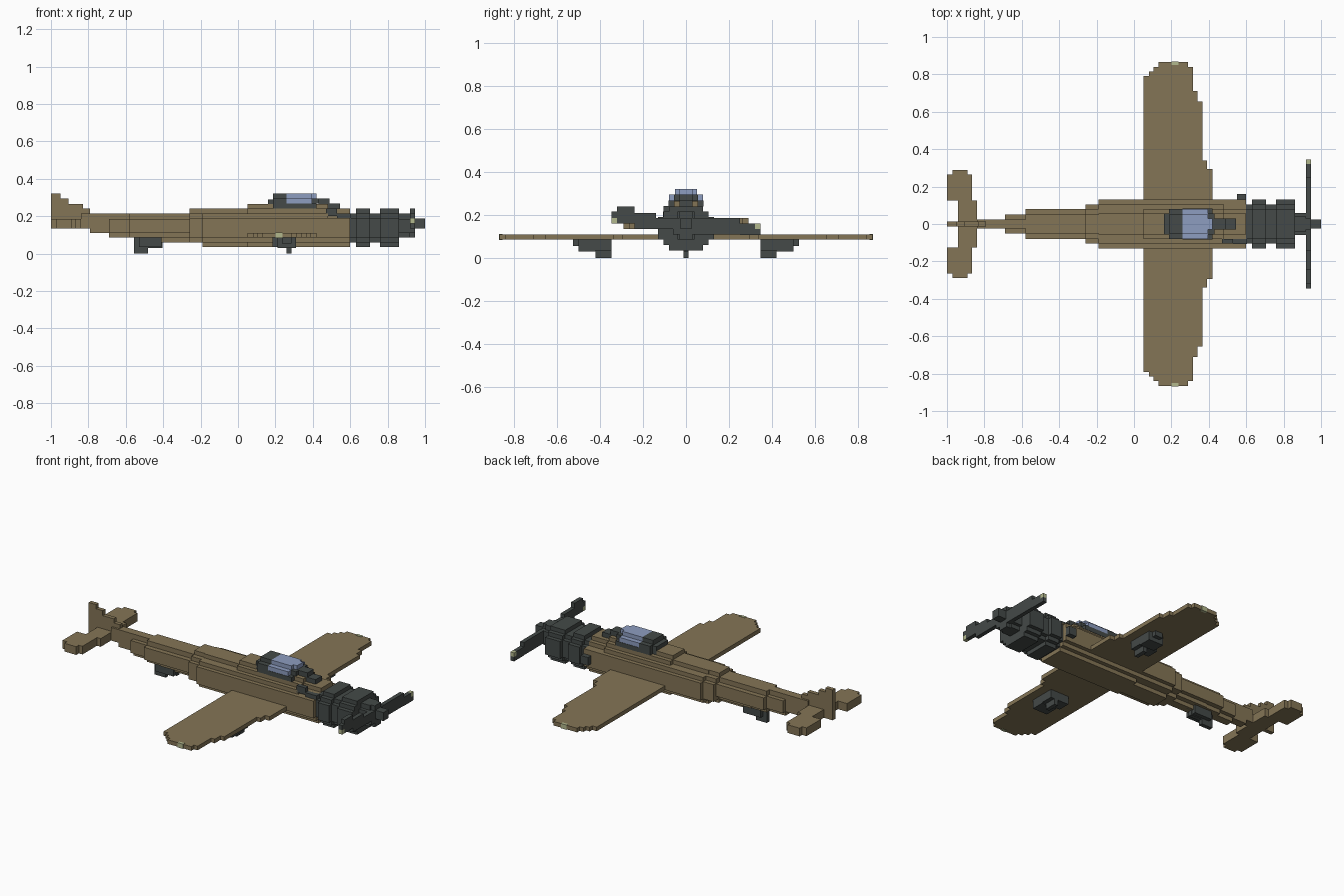
import bpy
import bmesh

cube = bpy.data.objects.get("Cube")
if cube:
    bpy.data.objects.remove(cube, do_unlink=True)


def material(name, rgb):
    m = bpy.data.materials.new(name)
    m.use_nodes = True
    m.diffuse_color = (*rgb, 1)
    bsdf = m.node_tree.nodes["Principled BSDF"]
    bsdf.inputs["Base Color"].default_value = (*rgb, 1)
    bsdf.inputs["Roughness"].default_value = 0.9
    return m


BROWN = material("olive_brown", (0.231, 0.178, 0.093))
DARK = material("dark_metal", (0.058, 0.068, 0.065))
GLASS = material("canopy_blue", (0.27, 0.34, 0.53))
LIGHT = material("pale_tip", (0.45, 0.48, 0.27))

# Each layout places (step position, edge position, depth) on x, y, z
LAYOUT = {
    "section": lambda t, s, d: (d, s, t),   # steps up z, edges on y, depth x
    "plan": lambda t, s, d: (s, t, d),      # steps along y, edges on x, depth z
    "side": lambda t, s, d: (t, d, s),      # steps along x, edges on z, depth y
    "blade": lambda t, s, d: (d, t, s),     # steps along y, edges on z, depth x
}


def stepped(layout, rows, end, d0, d1):
    """Stepped outline, rows of (start, low edge, high edge), pushed from d0 to d1."""
    ends = [r[0] for r in rows[1:]] + [end]
    low, high = [], []
    for (t, lo, hi), e in zip(rows, ends):
        low += [(t, lo), (e, lo)]
        high += [(t, hi), (e, hi)]
    loop = []
    for p in high + low[::-1]:
        if not loop or p != loop[-1]:
            loop.append(p)
    return [LAYOUT[layout](t, s, d0) for t, s in loop], \
           [LAYOUT[layout](t, s, d1) for t, s in loop]


def ring(steps, end, d0, d1):
    """Symmetric body section: steps of (z, half width)."""
    return stepped("section", [(z, -w, w) for z, w in steps], end, d0, d1)


def box(x0, x1, y0, y1, z0, z1):
    return stepped("section", [(z0, y0, y1)], z1, x0, x1)


def part(name, mat, solids, mirror=False):
    bm = bmesh.new()
    for sign in ((1, -1) if mirror else (1,)):
        for a, b in solids:
            va = [bm.verts.new((x, y * sign, z)) for x, y, z in a]
            vb = [bm.verts.new((x, y * sign, z)) for x, y, z in b]
            bm.faces.new(va)
            bm.faces.new(vb)
            n = len(va)
            for i in range(n):
                j = (i + 1) % n
                bm.faces.new((va[i], va[j], vb[j], vb[i]))
    bmesh.ops.recalc_face_normals(bm, faces=bm.faces)
    mesh = bpy.data.meshes.new(name)
    bm.to_mesh(mesh)
    bm.free()
    mesh.materials.append(mat)
    obj = bpy.data.objects.new(name, mesh)
    bpy.context.collection.objects.link(obj)
    return obj


# Fuselage, widening in steps from tail to nose
part("fuselage", BROWN, [
    ring([(.135, .025)], .215, -.84, -.79),
    ring([(.11, .025)], .215, -.79, -.69),
    ring([(.085, .025), (.11, .05), (.185, .025)], .215, -.69, -.58),
    ring([(.085, .05), (.11, .08), (.185, .05)], .215, -.58, -.48),
    ring([(.06, .025), (.085, .055), (.11, .08), (.185, .05)], .215, -.48, -.26),
    ring([(.06, .055), (.085, .105), (.19, .08), (.215, .05)], .24, -.26, -.16),
    ring([(.035, .055), (.06, .105), (.085, .13), (.19, .105), (.215, .055)], .24, -.19, .05),
    ring([(.035, .08), (.06, .105), (.085, .13), (.19, .105), (.215, .08), (.24, .055)], .265, .05, .48),
    ring([(.035, .08), (.06, .105), (.085, .13), (.19, .08), (.215, .055)], .24, .48, .6),
])

# Tail fin and tailplane
part("tail_fin", BROWN, [stepped("side", [
    (-1, .135, .32), (-.95, .135, .295), (-.905, .135, .265), (-.83, .135, .24)],
    -.79, -.0125, .0125)])
part("tailplane", BROWN, [stepped("plan", [
    (0, -.94, -.84), (.125, -1, -.865), (.265, -.97, -.89)], .29, .135, .185)],
    mirror=True)

# Wings with stepped rounded tips
part("wings", BROWN, [stepped("plan", [
    (0, .05, .42), (.295, .05, .39), (.34, .05, .365), (.655, .05, .34),
    (.71, .05, .315), (.79, .08, .315), (.815, .105, .315), (.84, .13, .29)],
    .865, .085, .11)], mirror=True)
part("wing_tip_lights", LIGHT, [box(.2, .237, .851, .868, .083, .112)], mirror=True)

# Canopy: dark frame front and rear, glass between
part("canopy_rear_frame", DARK, [
    ring([(.24, .055)], .29, .16, .187),
    ring([(.24, .08), (.295, .05)], .32, .187, .26)])
part("canopy_sill", DARK, [ring([(.24, .082)], .268, .26, .42)])
part("canopy_glass", GLASS, [ring([(.268, .08), (.295, .05)], .32, .26, .395)])
part("windscreen", DARK, [
    ring([(.268, .055)], .295, .395, .43),
    ring([(.24, .03)], .295, .43, .49),
    ring([(.24, .03)], .268, .49, .545)])
part("windscreen_glass", GLASS, [ring([(.295, .03)], .32, .395, .42)])

# Side fittings on the nose
part("nose_trough", DARK, [
    box(.47, .53, -.105, -.08, .2, .242),
    box(.53, .605, -.107, -.075, .187, .215)])
part("nose_intake", DARK, [box(.55, .6, .125, .16, .11, .16)])

# Engine cowling rings, spinner and propeller
SMALL = [(.06, .08), (.085, .105), (.19, .08)]
LARGE = [(.035, .08), (.06, .105), (.085, .13), (.19, .105), (.215, .08)]
part("engine_cowling", DARK, [
    ring(SMALL, .215, .6, .63),
    ring(LARGE, .24, .63, .705),
    ring(SMALL, .215, .705, .76),
    ring(LARGE, .24, .76, .86),
    ring([(.085, .04), (.11, .06), (.185, .04)], .215, .86, .92)])
part("spinner", DARK, [
    ring([(.085, .03), (.11, .06), (.185, .03)], .215, .92, .945),
    ring([(.135, .025)], .187, .945, 1)])
part("propeller", DARK, [
    box(.92, .945, -.345, -.32, .187, .215),
    stepped("blade", [(-.32, .16, .24), (-.24, .135, .21), (-.14, .135, .187)],
            -.055, .92, .945),
    stepped("blade", [(.055, .11, .187), (.25, .108, .16)], .32, .92, .945),
    box(.92, .945, .32, .345, .108, .135)])
part("propeller_tips", LIGHT, [
    box(.92, .945, -.345, -.32, .16, .187),
    box(.92, .945, .32, .345, .135, .16)])

# Folded main gear under the wings
part("main_gear", DARK, [
    box(.26, .285, .345, .42, 0, .06),
    box(.185, .31, .345, .42, .035, .085),
    box(.21, .31, .42, .5, .03, .085),
    box(.235, .285, .5, .525, .055, .085)], mirror=True)

# Tail wheel and its doors
part("tail_wheel", DARK, [
    stepped("side", [(-.555, 0, .085), (-.48, .03, .085), (-.405, .06, .085)],
            -.375, -.0125, .0125)])
part("tail_wheel_doors", DARK, [
    box(-.53, -.41, .0125, .0375, .035, .085)], mirror=True)
